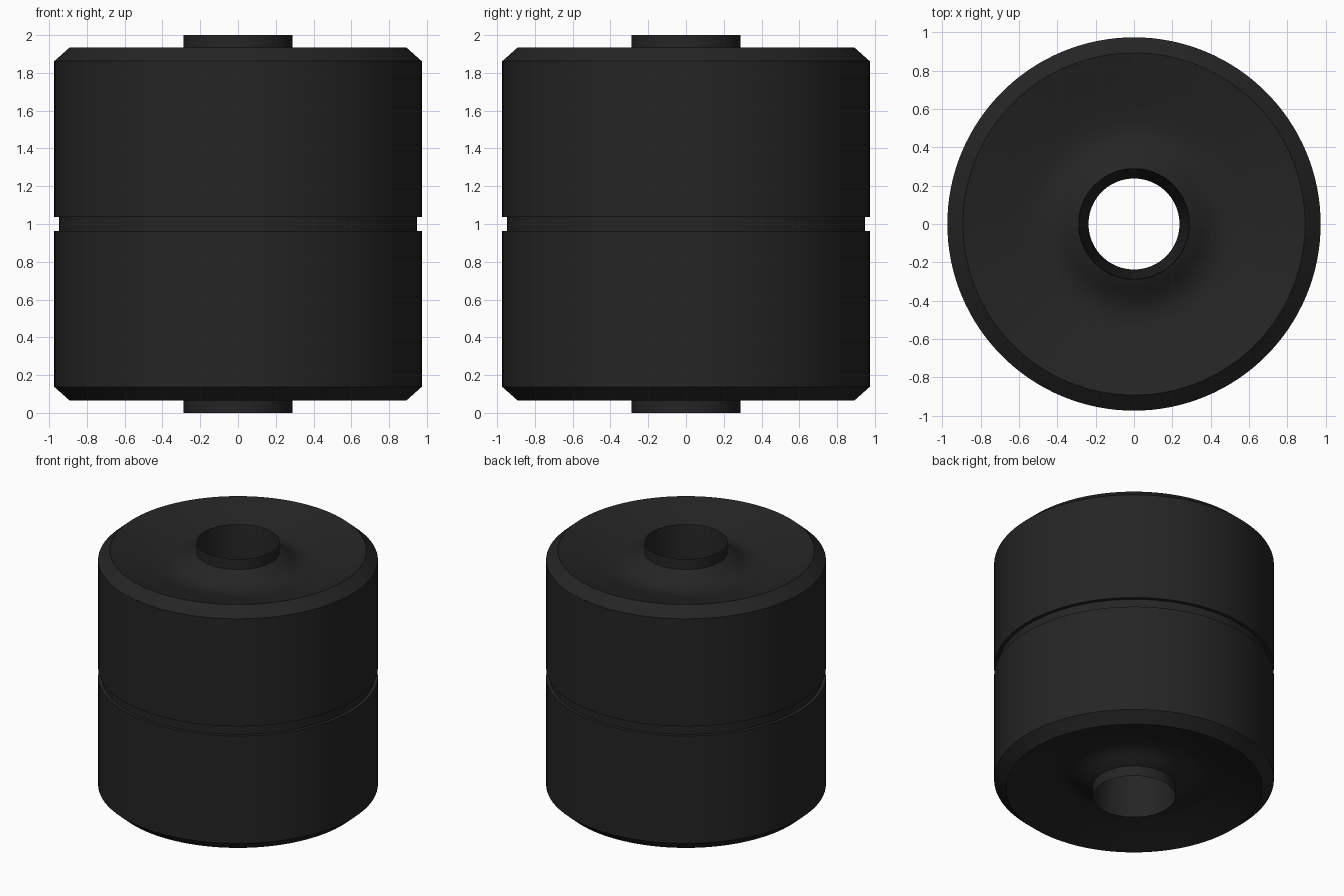
import bpy, bmesh, math

if "Cube" in bpy.data.objects:
    bpy.data.objects.remove(bpy.data.objects["Cube"])

black = bpy.data.materials.new("black_rubber")
black.diffuse_color = (0.018, 0.018, 0.018, 1)
black.use_nodes = True
black.node_tree.nodes["Principled BSDF"].inputs["Base Color"].default_value = black.diffuse_color
SEGMENTS = 128


def revolve(name, profile):
    """Spin a closed (radius, z) outline around the z axis."""
    bm = bmesh.new()
    rings = []
    for i in range(SEGMENTS):
        a = 2 * math.pi * i / SEGMENTS
        rings.append([bm.verts.new((r * math.cos(a), r * math.sin(a), z)) for r, z in profile])
    n = len(profile)
    for i in range(SEGMENTS):
        p, q = rings[i], rings[(i + 1) % SEGMENTS]
        for j in range(n):
            k = (j + 1) % n
            bm.faces.new((p[j], q[j], q[k], p[k]))
    bmesh.ops.recalc_face_normals(bm, faces=bm.faces)
    mesh = bpy.data.meshes.new(name)
    bm.to_mesh(mesh)
    bm.free()
    mesh.materials.append(black)
    ob = bpy.data.objects.new(name, mesh)
    bpy.context.collection.objects.link(ob)
    bpy.context.view_layer.objects.active = ob
    ob.select_set(True)
    bpy.ops.object.shade_smooth_by_angle(angle=math.radians(30))
    ob.select_set(False)
    return ob


# Upper half outline: hourglass bore, lip, hill, shallow dish, chamfered rim, groove
upper = [(0.237, 1.0), (0.288, 2.0), (0.29, 1.922), (0.315, 1.91), (0.35, 1.886),
         (0.39, 1.861), (0.43, 1.844), (0.48, 1.835), (0.53, 1.838), (0.60, 1.853),
         (0.72, 1.885), (0.892, 1.934), (0.973, 1.862), (0.973, 1.037), (0.947, 1.037)]
# Mirror to make the lower half (the bore waist point is shared)
lower = [(r, 2.0 - z) for r, z in reversed(upper[1:])]
revolve("bushing", upper + lower)
